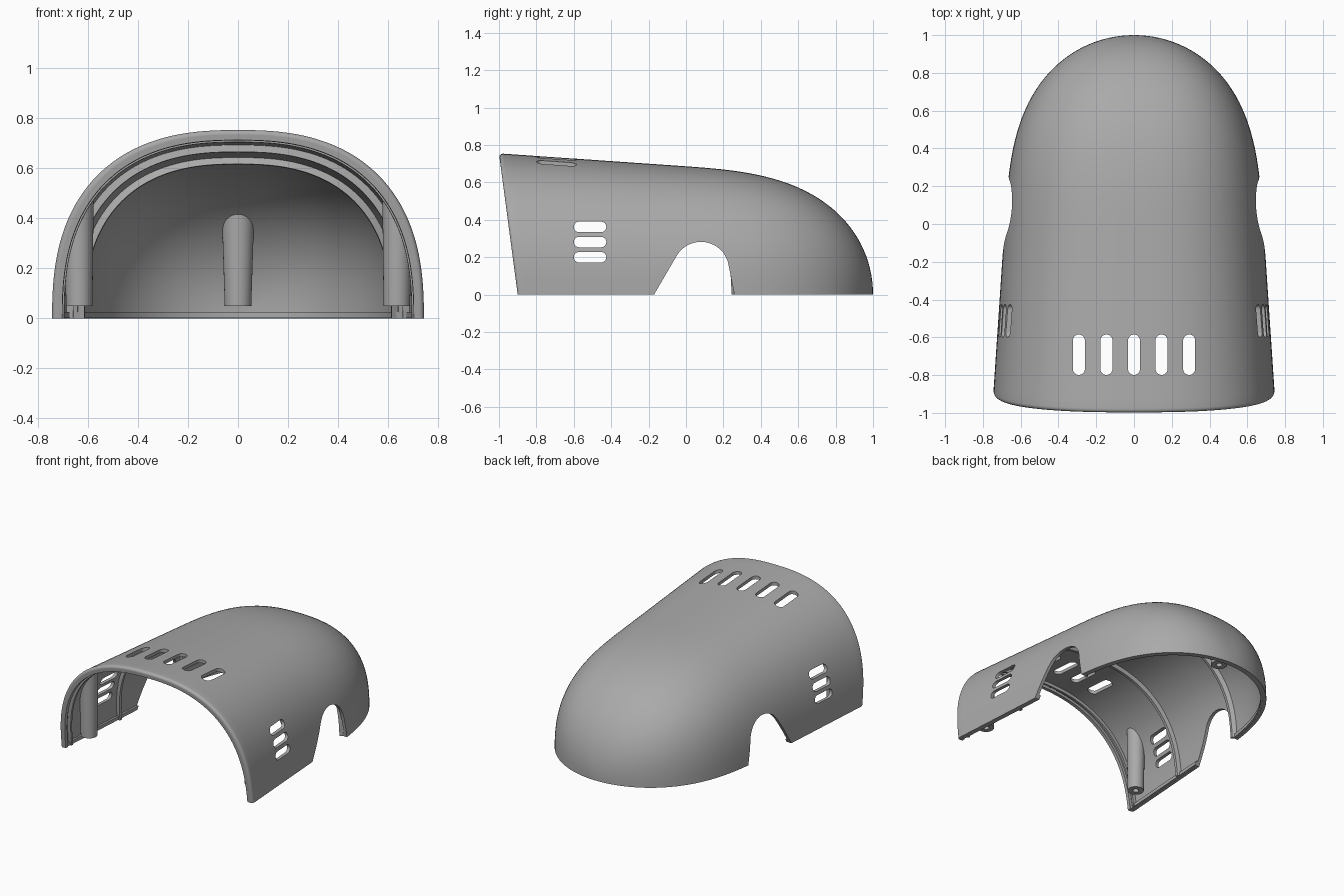
import bpy, bmesh, math
from mathutils import Vector

cube = bpy.data.objects.get("Cube")
if cube:
    bpy.data.objects.remove(cube, do_unlink=True)

WALL = 0.022
FRONT, LENGTH, SHEAR = -0.9, 1.9, 0.1

mat = bpy.data.materials.new("plain grey")
mat.use_nodes = True
mat.diffuse_color = (0.4, 0.4, 0.4, 1)
mat.node_tree.nodes["Principled BSDF"].inputs["Base Color"].default_value = (0.4, 0.4, 0.4, 1)


def finish(name, bm):
    bmesh.ops.remove_doubles(bm, verts=bm.verts, dist=1e-5)
    bmesh.ops.recalc_face_normals(bm, faces=bm.faces)
    mesh = bpy.data.meshes.new(name)
    bm.to_mesh(mesh)
    bm.free()
    mesh.materials.append(mat)
    obj = bpy.data.objects.new(name, mesh)
    bpy.context.collection.objects.link(obj)
    return obj


def smooth(obj):
    bpy.ops.object.select_all(action="DESELECT")
    obj.select_set(True)
    bpy.context.view_layer.objects.active = obj
    bpy.ops.object.shade_smooth_by_angle(angle=math.radians(35))


# Hood surface: superellipse sections that shrink to a point at the back
def section(s, t):
    u = min(max(s, 0) / (1 - t), 1)
    end = math.sqrt(1 - u ** 3.2)
    d = s - FRONT
    return (0.745 - 0.067 * d - t) * end, (0.755 - 0.073 * d - t) * end


def hood(f, a, t):
    s = FRONT + (LENGTH - t) * f
    w, h = section(s, t)
    c, n = math.cos(a), abs(math.sin(a))
    z = h * n ** 0.8 if n > 1e-9 else 0
    x = math.copysign(w * abs(c) ** 0.8, c)
    return Vector((x, s - SHEAR * z / 0.755 * (1 - f), z))


# Height of the hood above a floor point
def roof(x, y, t):
    z = 0.4
    for _ in range(12):
        f = (y - FRONT) / LENGTH
        w, h = section(y + SHEAR * z / 0.755 * (1 - f), t)
        z = h * max(1 - (abs(x) / max(w, 1e-4)) ** 2.5, 0) ** 0.4
    return z


# Closed slab between two offsets of a surface
def slab(name, pos, fs, angles, outer, inner):
    bm = bmesh.new()
    grids = [[[bm.verts.new(pos(f, a, t(f))) for a in angles] for f in fs]
             for t in (outer, inner)]
    rows, cols = len(fs), len(angles)
    for g in grids:
        for i in range(rows - 1):
            for j in range(cols - 1):
                bm.faces.new((g[i][j], g[i + 1][j], g[i + 1][j + 1], g[i][j + 1]))
    rim = ([(i, 0) for i in range(rows)] + [(rows - 1, j) for j in range(1, cols)]
           + [(i, cols - 1) for i in range(rows - 2, -1, -1)]
           + [(0, j) for j in range(cols - 2, 0, -1)])
    for (i, j), (k, l) in zip(rim, rim[1:] + rim[:1]):
        bm.faces.new((grids[0][i][j], grids[0][k][l], grids[1][k][l], grids[1][i][j]))
    return finish(name, bm)


ARCH = [math.pi * i / 80 for i in range(81)]
LONG = [math.sin(math.pi / 2 * i / 48) for i in range(49)]
EDGE = 0.022


def rounded_front(f):
    k = 1 - min(f * LENGTH / EDGE, 1)
    return 0.9 * EDGE * (1 - math.sqrt(1 - k * k))


# Outer shell with a rounded mouth
lead = [EDGE / LENGTH * (1 - math.cos(math.pi / 2 * i / 5)) for i in range(6)]
shell = slab("shell", hood, lead + LONG[1:], ARCH, rounded_front, lambda f: WALL)

# Raised ribs around the inside
for name, s0, width, depth in (("mouth_lip", -0.9, 0.025, 0.042),
                               ("mouth_rib", -0.845, 0.015, 0.046),
                               ("middle_rib", -0.35, 0.02, 0.05),
                               ("rear_rib", 0.275, 0.02, 0.05)):
    f0 = (s0 - FRONT) / LENGTH
    rib = slab(name, hood, [f0, f0 + width / LENGTH], ARCH,
               lambda f: WALL - 0.002, lambda f, d=depth: d)
    smooth(rib)

# Ledges along the lower edge, one on each side
ledges = []
for name, angle in (("left_ledge", 0), ("right_ledge", math.pi)):
    def along(f, height, t, angle=angle):
        return hood(f, angle, t) + Vector((0, 0, height))
    ledges.append(slab(name, along, LONG, [0.001, 0.025],
                       lambda f: WALL - 0.002, lambda f: WALL + 0.014))


# Cutters: vents and wheel-shaped side openings
def prism(bm, profile, place, lo, hi):
    a = [bm.verts.new(place(p, q, lo)) for p, q in profile]
    b = [bm.verts.new(place(p, q, hi)) for p, q in profile]
    bm.faces.new(a)
    bm.faces.new(b)
    for i in range(len(a)):
        j = (i + 1) % len(a)
        bm.faces.new((a[i], a[j], b[j], b[i]))


def slot(cx, cy, half, r):
    pts = []
    for i in range(26):
        side = 1 if i < 13 else -1
        a = math.pi * ((i if i < 13 else i - 1) / 12 - 0.5)
        pts.append((cx + side * (half - r) + r * math.cos(a), cy + r * math.sin(a)))
    return pts


def across(p, q, k):
    return (k, p, q)


bm = bmesh.new()
for z in (0.2, 0.281, 0.362):
    prism(bm, slot(-0.513, z, 0.087, 0.028), across, -1, 1)
for i in range(-2, 3):
    prism(bm, slot(-0.692, i * 0.146, 0.107, 0.032), lambda p, q, k: (q, p, k), 0.5, 1)
opening = [(-0.2, -0.05), (0.268, -0.05)]
for i in range(25):
    a = math.radians(10 + 140 * i / 24)
    opening.append((0.08 + 0.15 * math.cos(a), 0.132 + 0.15 * math.sin(a)))
prism(bm, opening, across, -1, 1)
cutter = finish("opening_cutter", bm)
cutter.hide_render = True

for obj in [shell] + ledges:
    mod = obj.modifiers.new("openings", "BOOLEAN")
    mod.operation = "DIFFERENCE"
    mod.solver = "EXACT"
    mod.object = cutter
    bpy.context.view_layer.objects.active = obj
    bpy.ops.object.modifier_apply(modifier=mod.name)
    smooth(obj)
bpy.data.objects.remove(cutter, do_unlink=True)


# Screw posts with a blind hole, trimmed to the shell at the top
def post(name, x, y, low_r, top_r):
    bm = bmesh.new()
    n = 32
    rings = []
    for r, z in ((0, 0.13), (0.02, 0.13), (0.02, 0.05), (low_r, 0.05), (top_r, None), (0, None)):
        ring = []
        for i in range(n):
            a = 2 * math.pi * i / n
            px, py = x + r * math.cos(a), y + r * math.sin(a)
            ring.append(bm.verts.new((px, py, roof(px, py, 0.012) if z is None else z)))
        rings.append(ring)
    for lo, hi in zip(rings, rings[1:]):
        for i in range(n):
            j = (i + 1) % n
            bm.faces.new((lo[i], lo[j], hi[j], hi[i]))
    smooth(finish(name, bm))


post("front_left_post", 0.635, -0.74, 0.053, 0.058)
post("front_right_post", -0.635, -0.74, 0.053, 0.058)
post("back_post", 0, 0.86, 0.053, 0.063)
